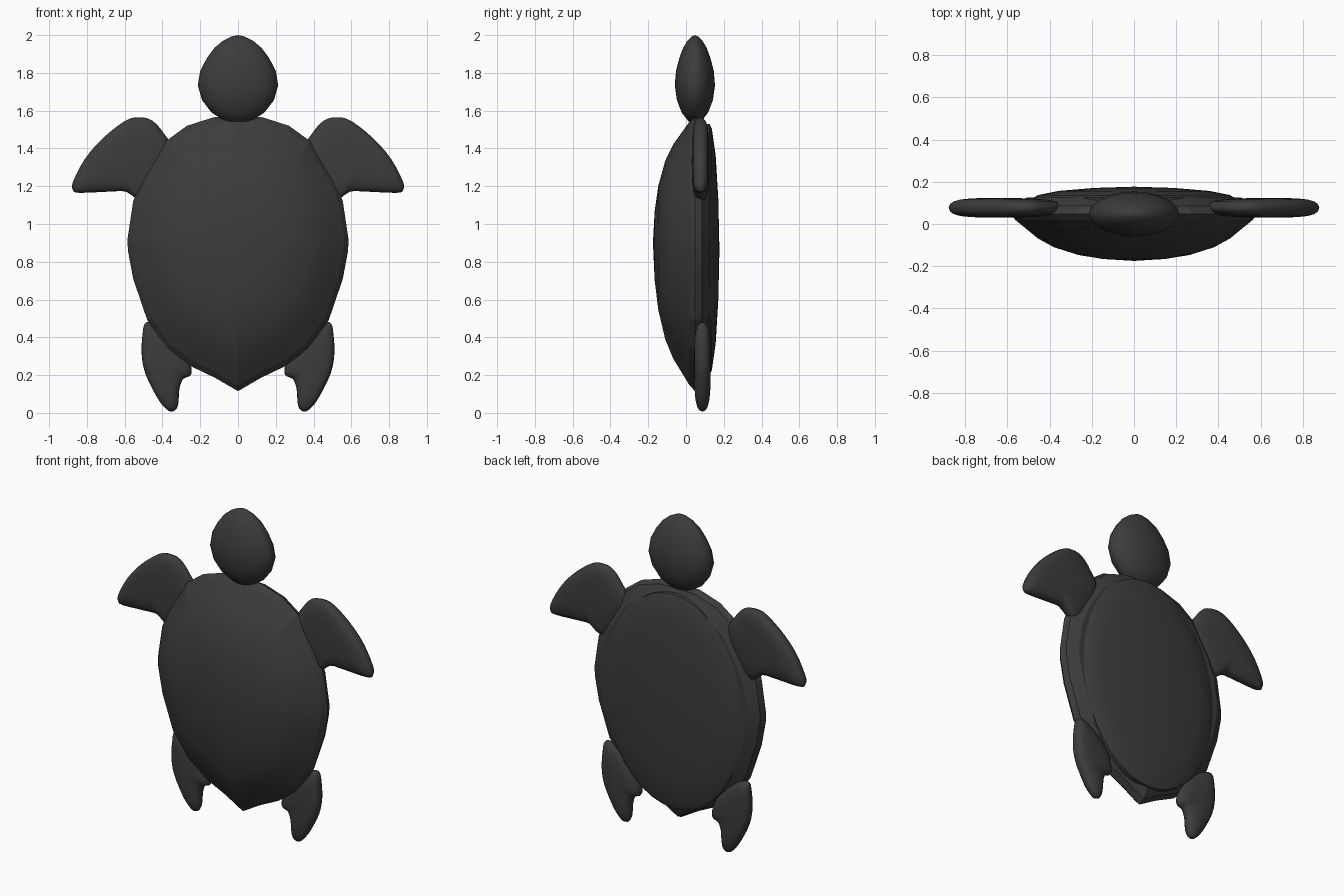
import bpy, bmesh, math

if "Cube" in bpy.data.objects:
    bpy.data.objects.remove(bpy.data.objects["Cube"])

skin = bpy.data.materials.new("dark_grey")
skin.diffuse_color = (0.045, 0.045, 0.045, 1)
skin.use_nodes = True
skin.node_tree.nodes["Principled BSDF"].inputs["Base Color"].default_value = skin.diffuse_color


def finish(name, bm, angle):
    bmesh.ops.recalc_face_normals(bm, faces=bm.faces)
    me = bpy.data.meshes.new(name)
    bm.to_mesh(me)
    bm.free()
    me.materials.append(skin)
    ob = bpy.data.objects.new(name, me)
    bpy.context.collection.objects.link(ob)
    bpy.ops.object.select_all(action='DESELECT')
    ob.select_set(True)
    bpy.context.view_layer.objects.active = ob
    bpy.ops.object.shade_smooth_by_angle(angle=math.radians(angle))
    return ob


def loft(name, outline, centre, rings, y_first, y_last, angle=30):
    """Stack scaled copies of an (x, z) outline along y and close both ends with a fan."""
    bm = bmesh.new()
    cx, cz = centre
    loops = [[bm.verts.new((cx + (x - cx) * s, y, cz + (z - cz) * s)) for x, z in outline]
             for s, y in rings]
    n = len(outline)
    for a, b in zip(loops, loops[1:]):
        for i in range(n):
            bm.faces.new((a[i], a[(i + 1) % n], b[(i + 1) % n], b[i]))
    for loop, y in ((loops[0], y_first), (loops[-1], y_last)):
        tip = bm.verts.new((cx, y, cz))
        for i in range(n):
            bm.faces.new((loop[i], loop[(i + 1) % n], tip))
    return finish(name, bm, angle)


def smooth_outline(pts, steps=3):
    """Closed Catmull-Rom curve through the points."""
    out, n = [], len(pts)
    for i in range(n):
        p = [pts[(i + k) % n] for k in (-1, 0, 1, 2)]
        for j in range(steps):
            t = j / steps
            out.append(tuple(0.5 * (2 * b + (c - a) * t + (2 * a - 5 * b + 4 * c - d) * t * t
                                    + (3 * b - a - 3 * c + d) * t ** 3)
                             for a, b, c, d in zip(*p)))
    return out


# Shell: domed front, bevelled back
half = [(0.13, 1.565), (0.27, 1.52), (0.38, 1.44), (0.505, 1.24), (0.555, 1.12), (0.585, 0.92),
        (0.583, 0.86), (0.555, 0.71), (0.48, 0.49), (0.37, 0.34), (0.245, 0.245), (0.12, 0.185)]
shell = [(0, 1.568)] + half + [(0, 0.115)] + [(-x, z) for x, z in reversed(half)]
loft("shell", shell, (0, 0.9),
     [(0.25, -0.166), (0.45, -0.147), (0.65, -0.11), (0.78, -0.068), (0.88, -0.02),
      (0.96, 0.018), (1, 0.048), (0.975, 0.085), (0.87, 0.125)], -0.175, 0.13, 12)

# Belly plate: shallow oval dome on the back
oval = [(0.475 * math.sin(a), 0.865 + 0.665 * math.cos(a))
        for a in (2 * math.pi * i / 40 for i in range(40))]
loft("belly_plate", oval, (0, 0.865),
     [(1, 0.09), (1, 0.125), (0.96, 0.137), (0.75, 0.157), (0.4, 0.171)], 0.09, 0.177)

# Head: flattened egg
bm = bmesh.new()
egg = [(0.07, 1.545), (0.14, 1.59), (0.19, 1.655), (0.213, 1.735), (0.2, 1.81), (0.165, 1.878),
       (0.125, 1.932), (0.08, 1.97), (0.035, 1.993)]
N = 32
rows = [[bm.verts.new((r * math.cos(2 * math.pi * i / N), 0.047 + 0.5 * r * math.sin(2 * math.pi * i / N), z))
         for i in range(N)] for r, z in egg]
for a, b in zip(rows, rows[1:]):
    for i in range(N):
        bm.faces.new((a[i], a[(i + 1) % N], b[(i + 1) % N], b[i]))
for row, z in ((rows[0], 1.53), (rows[-1], 2.0)):
    tip = bm.verts.new((0, 0.047, z))
    for i in range(N):
        bm.faces.new((row[i], row[(i + 1) % N], tip))
finish("head", bm, 50)

# Flippers: padded outlines, mirrored left and right
front = [(0.34, 1.37), (0.39, 1.476), (0.455, 1.548), (0.526, 1.565), (0.60, 1.545), (0.72, 1.45),
         (0.81, 1.345), (0.872, 1.228), (0.875, 1.182), (0.84, 1.165), (0.67, 1.172),
         (0.59, 1.17), (0.505, 1.12), (0.42, 1.2)]
rear = [(0.40, 0.45), (0.485, 0.48), (0.505, 0.418), (0.51, 0.31), (0.49, 0.206), (0.43, 0.085),
        (0.39, 0.03), (0.355, 0.006), (0.325, 0.023), (0.315, 0.06), (0.31, 0.127), (0.29, 0.18),
        (0.245, 0.21), (0.28, 0.33)]
bulge = [(0.5, 0.95), (0.75, 0.83), (0.9, 0.62), (0.97, 0.36)]
for part, pts, (cx, cz), y, thick in (("front_flipper", front, (0.66, 1.33), 0.077, 0.047),
                                      ("rear_flipper", rear, (0.41, 0.27), 0.087, 0.045)):
    rings = ([(s, y - thick * h) for s, h in bulge] + [(1, y)]
             + [(s, y + thick * h) for s, h in reversed(bulge)])
    for side, sx in (("left", -1), ("right", 1)):
        loft(f"{part}_{side}", [(sx * x, z) for x, z in smooth_outline(pts)], (sx * cx, cz),
             rings, y - thick, y + thick, 70)
